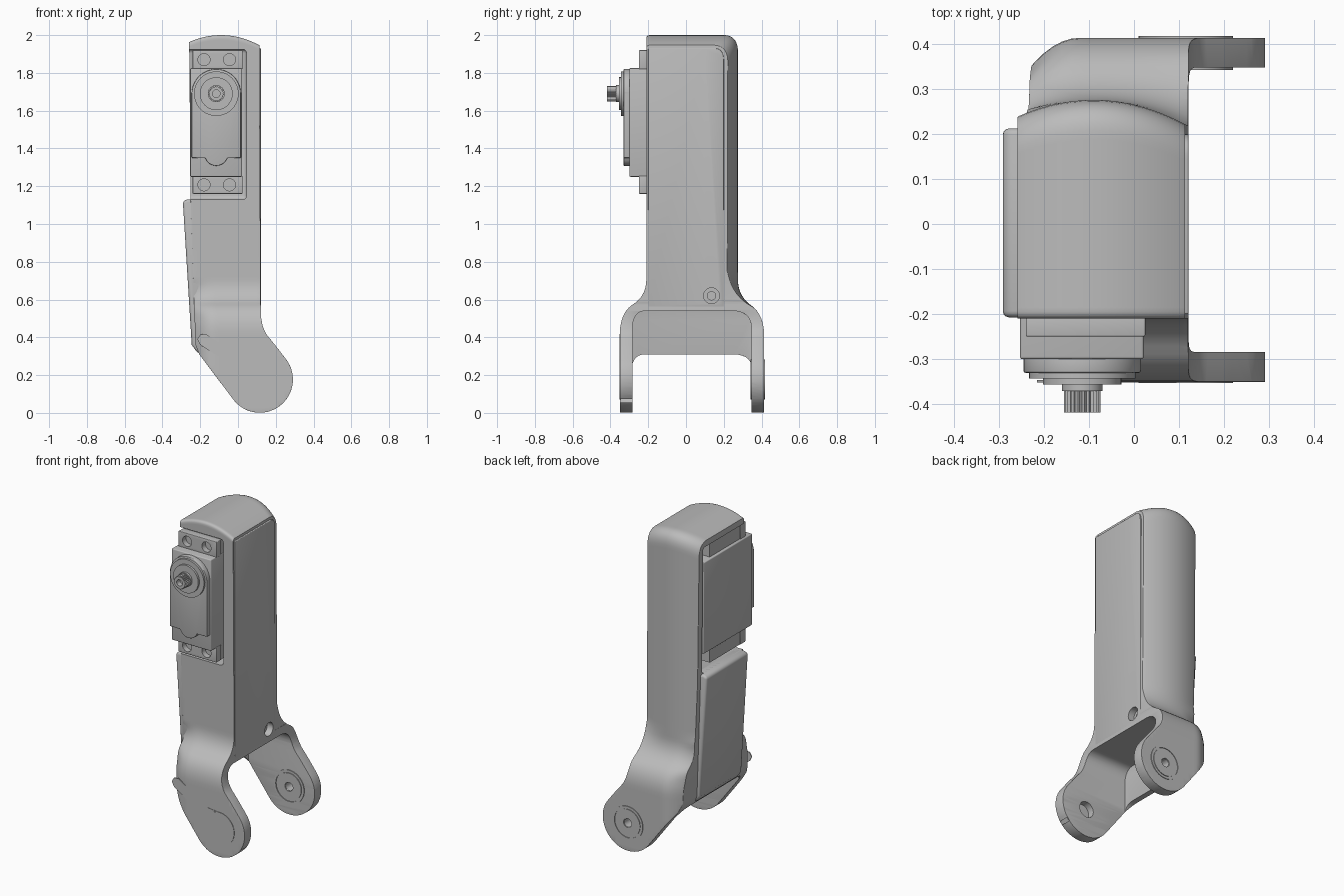
import bpy, bmesh, math
from mathutils import Vector

if "Cube" in bpy.data.objects:
    bpy.data.objects.remove(bpy.data.objects["Cube"], do_unlink=True)

grey = bpy.data.materials.new("plain_grey")
grey.use_nodes = True
grey.diffuse_color = (0.5, 0.5, 0.5, 1)
grey.node_tree.nodes["Principled BSDF"].inputs["Base Color"].default_value = (0.5, 0.5, 0.5, 1)


def clamp(v):
    return max(0.0, min(1.0, v))


def rounded(pts, times=3):
    """Corner-cut an open path, keeping its ends."""
    for _ in range(times):
        out = [pts[0]]
        for a, b in zip(pts, pts[1:]):
            a, b = Vector(a), Vector(b)
            out += [tuple(a.lerp(b, 0.25)), tuple(a.lerp(b, 0.75))]
        pts = out + [pts[-1]]
    return pts


def arc(cx, cz, r, a0, a1, n=24):
    steps = [math.radians(a0 + (a1 - a0) * i / n) for i in range(n + 1)]
    return [(cx + r * math.cos(a), cz + r * math.sin(a)) for a in steps]


def finish(ob):
    ob.data.shade_smooth()
    ob.data.set_sharp_from_angle(angle=math.radians(32))


def bake(ob):
    bpy.context.view_layer.update()
    deps = bpy.context.evaluated_depsgraph_get()
    mesh = bpy.data.meshes.new_from_object(ob.evaluated_get(deps))
    ob.modifiers.clear()
    ob.data = mesh
    finish(ob)


def bevel(ob, width, weighted=False, segments=3):
    m = ob.modifiers.new("bevel", "BEVEL")
    m.width, m.segments = width, segments
    m.limit_method = "WEIGHT" if weighted else "ANGLE"
    m.angle_limit = math.radians(32)
    bake(ob)


def loft(name, rings, width=0):
    """Skin a list of equal rings and cap both ends."""
    bm = bmesh.new()
    rows = [[bm.verts.new(p) for p in ring] for ring in rings]
    n = len(rows[0])
    for a, b in zip(rows, rows[1:]):
        for i in range(n):
            bm.faces.new((a[i], a[(i + 1) % n], b[(i + 1) % n], b[i]))
    bm.faces.new(rows[0][::-1])
    bm.faces.new(rows[-1])
    bmesh.ops.recalc_face_normals(bm, faces=bm.faces)
    mesh = bpy.data.meshes.new(name)
    bm.to_mesh(mesh)
    bm.free()
    mesh.materials.append(grey)
    ob = bpy.data.objects.new(name, mesh)
    bpy.context.collection.objects.link(ob)
    finish(ob)
    if width:
        bevel(ob, width)
    return ob


def prism(name, pts, axis, lo, hi, width=0):
    """Extrude a (y, z) profile along x or an (x, z) profile along y."""
    if axis == "x":
        return loft(name, [[(d, p, q) for p, q in pts] for d in (lo, hi)], width)
    return loft(name, [[(p, d, q) for p, q in pts] for d in (lo, hi)], width)


def box(name, x0, x1, y0, y1, z0, z1, width=0):
    return prism(name, [(x0, z0), (x1, z0), (x1, z1), (x0, z1)], "y", y0, y1, width)


def disc(name, x, z, r, y0, y1, n=40):
    return prism(name, arc(x, z, r, 0, 360, n)[:-1], "y", y0, y1)


def boolean(ob, cutter, operation="DIFFERENCE"):
    m = ob.modifiers.new("cut", "BOOLEAN")
    m.operation, m.object, m.solver = operation, cutter, "EXACT"
    bake(ob)
    bpy.data.objects.remove(cutter, do_unlink=True)


HX, HZ = 0.115, 0.177  # fork pivot

# Leg shell: side profile with bulged back and top, trimmed by the front outline
side = rounded([(-0.35, -0.1), (-0.35, 0.3), (-0.35, 0.53), (-0.21, 0.62), (-0.21, 0.8), (-0.21, 1.3)])
side += rounded([(-0.21, 1.96), (-0.21, 2.0), (-0.17, 2.0)], 2)
side += rounded([(0.12, 2.0), (0.275, 2.0), (0.275, 1.82)])
side += rounded([(0.275, 1.3), (0.275, 0.8), (0.275, 0.62), (0.413, 0.52), (0.413, 0.3), (0.413, -0.1)])


def section(x):
    bulge = 1.3 * (x + 0.09) ** 2
    shoulder = 0.09 * max(0, (-0.12 - x) / 0.13) ** 2
    ring = []
    for y, z in side:
        flare = shoulder * clamp((0.7 - z) / 0.2)
        y2 = y + flare if y < 0 else y - flare
        if y > 0.1:
            y2 -= bulge * clamp((z - 0.55) / 0.2) * clamp((y - 0.1) / 0.1)
        ring.append((x, y2, z - bulge * clamp((z - 1.7) / 0.2)))
    return ring


shell = loft("leg_shell", [section(-0.28 + 0.6 * i / 30) for i in range(31)])
outline = [(-0.26, 2.1), (-0.25, 1.1), (-0.225, 0.36), (-0.205, 0.31)]
outline += arc(HX, HZ, 0.176, 218, 400)
outline += rounded([(0.2, 0.355), (0.122, 0.45), (0.12, 0.62)]) + [(0.112, 2.1)]
boolean(shell, prism("outline", outline, "y", -0.7, 0.7), "INTERSECT")


# Gap between the fork arms
def arch(top, drop):
    left = [(-0.284, -0.1), (-0.284, top - drop), (-0.284, top), (-0.14, top)]
    right = [(0.14, top), (0.347, top), (0.347, top - drop), (0.347, -0.1)]
    return rounded(left) + rounded(right)


boolean(shell, prism("fork_gap", arch(0.54, 0.2), "x", -0.17, 0.6))
boolean(shell, prism("lower_gap", arch(0.31, 0.15), "x", -0.6, 0.6))

# Soft edges: broad on the fork, fine on the upper shell
mesh = shell.data
bm = bmesh.new()
bm.from_mesh(mesh)
bmesh.ops.remove_doubles(bm, verts=bm.verts, dist=0.0005)
bmesh.ops.dissolve_degenerate(bm, edges=bm.edges, dist=0.0005)
layer = bm.edges.layers.float.get("bevel_weight_edge") or bm.edges.layers.float.new("bevel_weight_edge")
for e in bm.edges:
    mid = (e.verts[0].co + e.verts[1].co) / 2
    outer = mid.y < -0.3 or mid.y > 0.36 or (mid.z > 0.56 and abs(mid.y) > 0.2)
    if len(e.link_faces) == 2 and e.calc_face_angle(0) > 0.6:
        e[layer] = (1 if mid.z < 0.65 else 0.45) if outer else 0.25
bm.to_mesh(mesh)
bm.free()
bevel(shell, 0.028, weighted=True, segments=4)

# Servo bay, pivot holes and cable hole
boolean(shell, box("servo_bay", -0.5, 0.045, -0.5, 0.2, 1.13, 1.925, 0.02))
boolean(shell, disc("front_pivot_hole", HX, HZ, 0.05, -0.325, -0.2))
boolean(shell, disc("back_pivot_hole", HX, HZ, 0.026, 0.2, 0.6))


def cable_hole(r, x0):
    return prism("cable_hole", arc(0.135, 0.62, r, 0, 360)[:-1], "x", x0, 0.3)


boolean(shell, cable_hole(0.042, 0.08))
boolean(shell, cable_hole(0.022, 0.03))

# Side lid
lid_pts = [(-0.2, 0.56), (0.2, 0.56)] + rounded([(0.2, 1.8), (0.2, 1.93), (0.1, 1.93)]) + [(-0.2, 1.93)]
lid = prism("side_lid", lid_pts, "x", 0.09, 0.121, 0.004)
boolean(lid, cable_hole(0.042, 0.0))

# Lower cover on the right side
cover = [(-0.292, 1.12), (-0.245, 0.36), (-0.215, 0.318), (-0.18, 0.318), (-0.2, 1.13), (-0.27, 1.13)]
prism("lower_cover", cover, "y", -0.207, 0.212, 0.014)


# Pivot rings on both faces of the back arm
def washer(name, r_out, r_in, y0, y1):
    ob = disc(name, HX, HZ, r_out, y0, y1)
    boolean(ob, disc("bore", HX, HZ, r_in, y0 - 0.1, y1 + 0.1))


for face, y0, y1 in (("outer", 0.408, 0.417), ("inner", 0.342, 0.351)):
    washer(face + "_pivot_rim", 0.105, 0.092, y0, y1)
    washer(face + "_pivot_disc", 0.086, 0.028, y0, y1)

# Horn disc and arm set in the front arm
disc("front_horn_disc", HX, HZ, 0.105, -0.353, -0.345)
horn = [(0.03, 0.215), (-0.2, 0.36), (-0.215, 0.385), (-0.205, 0.41), (-0.18, 0.42), (-0.16, 0.41), (0.11, 0.28)]
horn = [(0.03, 0.21), (-0.2, 0.36), (-0.215, 0.39), (-0.2, 0.415), (-0.17, 0.418), (0.03, 0.29), (0.12, 0.28)]
prism("front_horn_arm", horn, "y", -0.352, -0.346)

# Servo: case, stepped front plate, mounting tabs, output shaft
SX, SZ = -0.115, 1.69
box("servo_case", -0.253, 0.022, -0.3, 0.185, 1.25, 1.825, 0.006)
plate = [(-0.245, 1.35)] + arc(SX, 1.37, 0.062, 200, 340, 12) + [(0.015, 1.35)]
plate += arc(SX, SZ, 0.13, 0, 180)
prism("servo_front_plate", plate, "y", -0.33, -0.29, 0.004)
box("servo_lower_plate", -0.245, 0.015, -0.325, -0.29, 1.53, 1.70)
for tab, z0, z1 in (("upper", 1.82, 1.92), ("lower", 1.16, 1.255)):
    ob = box(tab + "_servo_tab", -0.24, 0.025, -0.25, -0.2, z0, z1, 0.004)
    for x in (-0.18, -0.045):
        boolean(ob, disc("screw_hole", x, (z0 + z1) / 2, 0.032, -0.4, -0.215, 24))
    box(tab + "_tab_block", -0.235, 0.02, -0.2, 0.1, z0, z1)
for name, r, y0, y1 in (("shaft_base", 0.118, -0.343, -0.32), ("shaft_collar", 0.087, -0.356, -0.34),
                        ("shaft_bearing", 0.045, -0.37, -0.35)):
    disc(name, SX, SZ, r, y0, y1)
teeth = 24
spline = []
for i in range(teeth * 2):
    a = math.pi * i / teeth
    r = 0.041 if i % 2 else 0.036
    spline.append((SX + r * math.cos(a), SZ + r * math.sin(a)))
gear = prism("shaft_spline", spline, "y", -0.418, -0.36)
boolean(gear, disc("shaft_bore", SX, SZ, 0.02, -0.5, -0.385))
